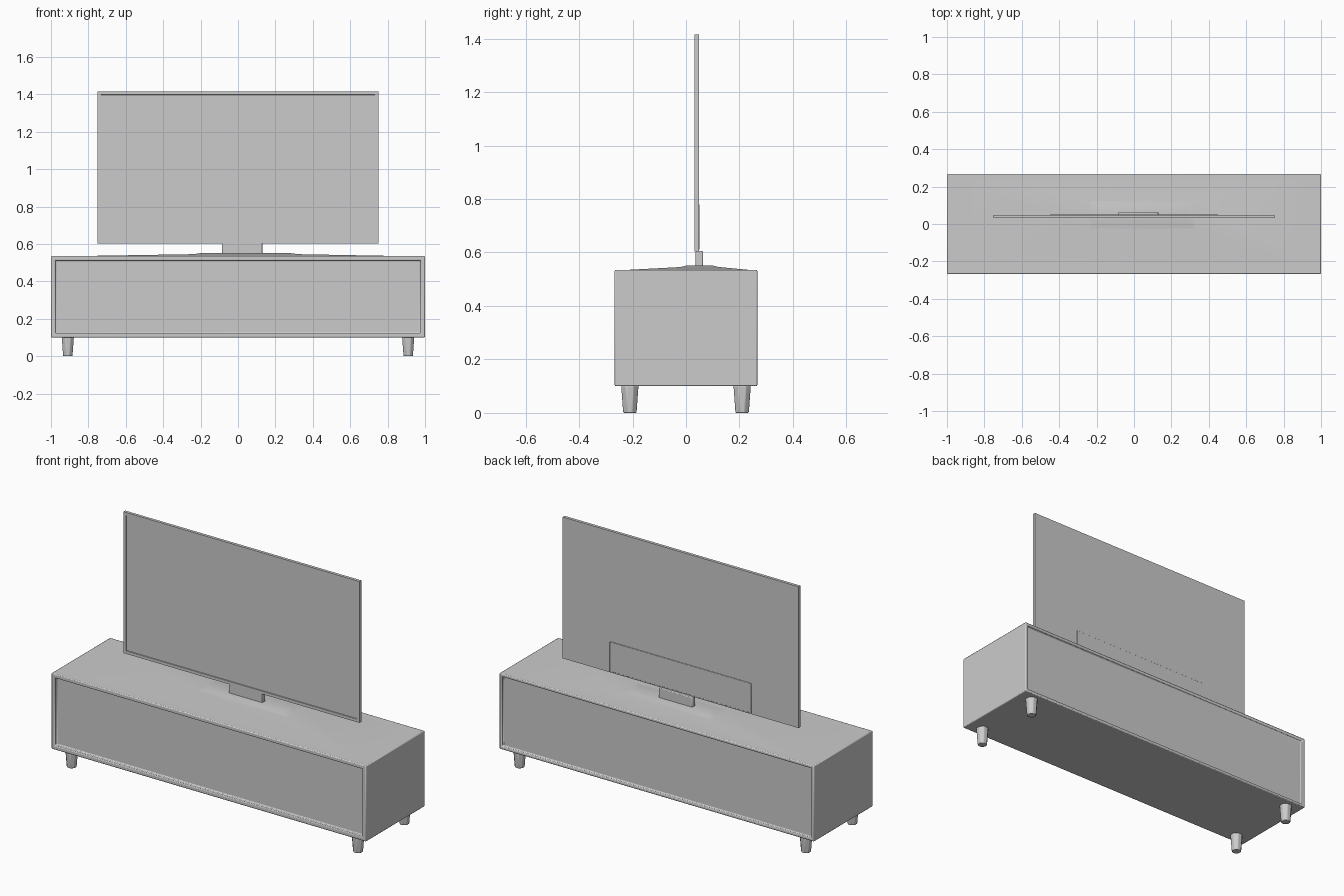
import bpy, bmesh, math
from mathutils import Matrix, Vector

if "Cube" in bpy.data.objects:
    bpy.data.objects.remove(bpy.data.objects["Cube"])

grey = bpy.data.materials.new("plain_grey")
grey.use_nodes = True
colour = (0.6, 0.6, 0.6, 1)
grey.diffuse_color = colour
grey.node_tree.nodes["Principled BSDF"].inputs["Base Color"].default_value = colour


def finish(bm, name, bevel=0):
    """Turn a bmesh into a named, shaded object."""
    bmesh.ops.recalc_face_normals(bm, faces=bm.faces)
    mesh = bpy.data.meshes.new(name)
    bm.to_mesh(mesh)
    bm.free()
    obj = bpy.data.objects.new(name, mesh)
    bpy.context.collection.objects.link(obj)
    mesh.materials.append(grey)
    if bevel:
        mod = obj.modifiers.new("soft_edges", "BEVEL")
        mod.width, mod.segments = bevel, 2
        mod.limit_method = "ANGLE"
    bpy.ops.object.select_all(action="DESELECT")
    obj.select_set(True)
    bpy.context.view_layer.objects.active = obj
    bpy.ops.object.shade_smooth_by_angle(angle=math.radians(35))
    return obj


def block(low, high):
    """Box between two opposite corners."""
    low, high = Vector(low), Vector(high)
    bm = bmesh.new()
    place = Matrix.Translation((low + high) / 2) @ Matrix.Diagonal((high - low).to_4d())
    bmesh.ops.create_cube(bm, size=1, matrix=place)
    return bm


def recess(bm, direction, border, depth):
    """Inset and sink the face that points in a direction."""
    bm.normal_update()
    face = max(bm.faces, key=lambda f: f.normal.dot(Vector(direction)))
    bmesh.ops.inset_region(bm, faces=[face], thickness=border)
    bmesh.ops.inset_region(bm, faces=[face], thickness=0.001, depth=-depth)


def frustum(bottom, top, z0, z1):
    """Loft between two rectangles given as x0, x1, y0, y1."""
    bm = bmesh.new()
    loops = []
    for (x0, x1, y0, y1), z in ((bottom, z0), (top, z1)):
        loops.append([bm.verts.new((x, y, z))
                      for x, y in ((x0, y0), (x1, y0), (x1, y1), (x0, y1))])
    for loop in loops:
        bm.faces.new(loop)
    for i in range(4):
        j = (i + 1) % 4
        bm.faces.new((loops[0][i], loops[0][j], loops[1][j], loops[1][i]))
    return bm


# Cabinet: framed, sunken panels at front and back
cabinet = block((-1, -0.267, 0.1), (1, 0.267, 0.535))
recess(cabinet, (0, -1, 0), 0.033, 0.02)
recess(cabinet, (0, 1, 0), 0.025, 0.012)
finish(cabinet, "cabinet", 0.005)

# Gently raised cabinet top
finish(frustum((-0.98, 0.98, -0.255, 0.255), (-0.25, 0.33, -0.03, 0.13),
               0.533, 0.545), "cabinet_top")

# Four tapered feet
for side, x in (("right", -0.91), ("left", 0.91)):
    for end, y in (("front", -0.21), ("back", 0.21)):
        foot = bmesh.new()
        bmesh.ops.create_cone(
            foot, cap_ends=True, segments=8, radius1=0.027, radius2=0.035,
            depth=0.102, matrix=Matrix.Translation((x, y, 0.051))
            @ Matrix.Rotation(math.pi / 8, 4, "Z"))
        finish(foot, f"{end}_{side}_foot", 0.004)

# Screen stand: low plate and short neck
finish(frustum((-0.28, 0.37, -0.05, 0.15), (-0.2, 0.28, 0, 0.1),
               0.538, 0.551), "stand_plate")
finish(block((-0.085, 0.036, 0.545), (0.13, 0.064, 0.605)), "stand_neck", 0.004)

# Screen: thin body with a narrow bezel
screen = block((-0.75, 0.031, 0.603), (0.75, 0.048, 1.415))
recess(screen, (0, -1, 0), 0.024, 0.005)
finish(screen, "screen")

# Slight swelling low on the back of the screen
finish(block((-0.45, 0.046, 0.61), (0.45, 0.051, 0.78)), "screen_back_cover", 0.002)
